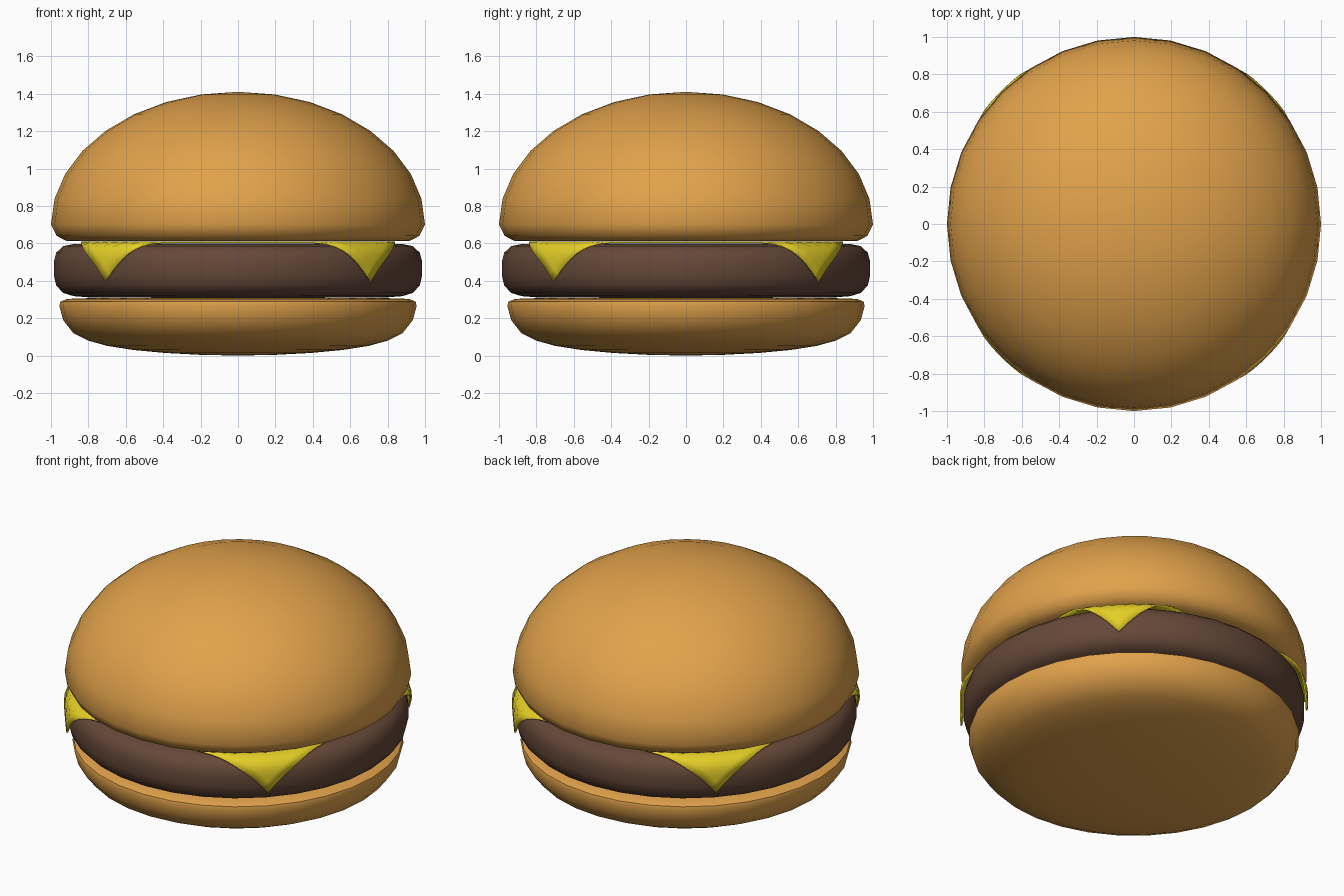
import bpy, bmesh
from math import sin, cos, pi, radians, hypot

if "Cube" in bpy.data.objects:
    bpy.data.objects.remove(bpy.data.objects["Cube"])

SEGMENTS = 32


def material(name, rgb):
    m = bpy.data.materials.new(name)
    m.diffuse_color = (*rgb, 1)
    m.use_nodes = True
    m.node_tree.nodes["Principled BSDF"].inputs["Base Color"].default_value = m.diffuse_color
    return m


def finish(name, bm, mat):
    bmesh.ops.recalc_face_normals(bm, faces=bm.faces)
    mesh = bpy.data.meshes.new(name)
    bm.to_mesh(mesh)
    bm.free()
    obj = bpy.data.objects.new(name, mesh)
    bpy.context.collection.objects.link(obj)
    mesh.materials.append(mat)
    bpy.ops.object.select_all(action='DESELECT')
    obj.select_set(True)
    bpy.context.view_layer.objects.active = obj
    bpy.ops.object.shade_smooth_by_angle(angle=radians(50))
    return obj


def lathe(name, profile, mat):
    """Spin an (r, z) profile around z; both ends lie on the axis."""
    bm = bmesh.new()
    verts = [bm.verts.new((r, 0, z)) for r, z in profile]
    edges = [bm.edges.new(pair) for pair in zip(verts, verts[1:])]
    bmesh.ops.spin(bm, geom=verts + edges, cent=(0, 0, 0), axis=(0, 0, 1),
                   angle=2 * pi, steps=SEGMENTS, use_merge=True)
    bmesh.ops.remove_doubles(bm, verts=bm.verts, dist=0.0005)
    return finish(name, bm, mat)


bun = material("bun", (0.75, 0.36, 0.07))
meat = material("meat", (0.13, 0.065, 0.04))
yellow = material("cheese", (0.78, 0.62, 0.02))

# Bottom bun: flat top, shallow rounded underside
lathe("bottom_bun", [(0, 0), (0.2, 0.004), (0.39, 0.014), (0.56, 0.03),
                     (0.70, 0.052), (0.80, 0.08), (0.88, 0.12),
                     (0.935, 0.19), (0.955, 0.265), (0.95, 0.288),
                     (0.915, 0.303), (0.8, 0.307), (0, 0.307)], bun)

# Patty: thick disc with rounded rim
lathe("patty", [(0, 0.308), (0.78, 0.31), (0.88, 0.318), (0.935, 0.335),
                (0.972, 0.375), (0.985, 0.43), (0.985, 0.50),
                (0.972, 0.55), (0.935, 0.585), (0.88, 0.596),
                (0.78, 0.6), (0, 0.6)], meat)

# Top bun: half-ellipsoid dome above a tucked-in flat base
dome = [(cos(k * pi / 16), 0.70 + 0.71 * sin(k * pi / 16)) for k in range(8)]
lathe("top_bun", [(0, 0.612), (0.8, 0.612), (0.92, 0.614), (0.97, 0.64)]
      + dome + [(0, 1.41)], bun)

# Cheese: square slice whose corners droop over the patty rim
HALF, START, BEND, TOP = 0.84, 0.93, 0.075, 0.611
bm = bmesh.new()
bmesh.ops.create_grid(bm, x_segments=32, y_segments=32, size=HALF)
for v in bm.verts:
    r = hypot(v.co.x, v.co.y)
    s = r - START
    drop = 0
    if s > 0:
        a = min(s / BEND, pi / 2)
        drop = BEND * (1 - cos(a)) + max(0, s - BEND * pi / 2)
        scale = (START + BEND * sin(a)) / r
        v.co.x *= scale
        v.co.y *= scale
    v.co.z = TOP - drop
cheese = finish("cheese_slice", bm, yellow)
thick = cheese.modifiers.new("thickness", 'SOLIDIFY')
thick.thickness = 0.01
thick.offset = -1
